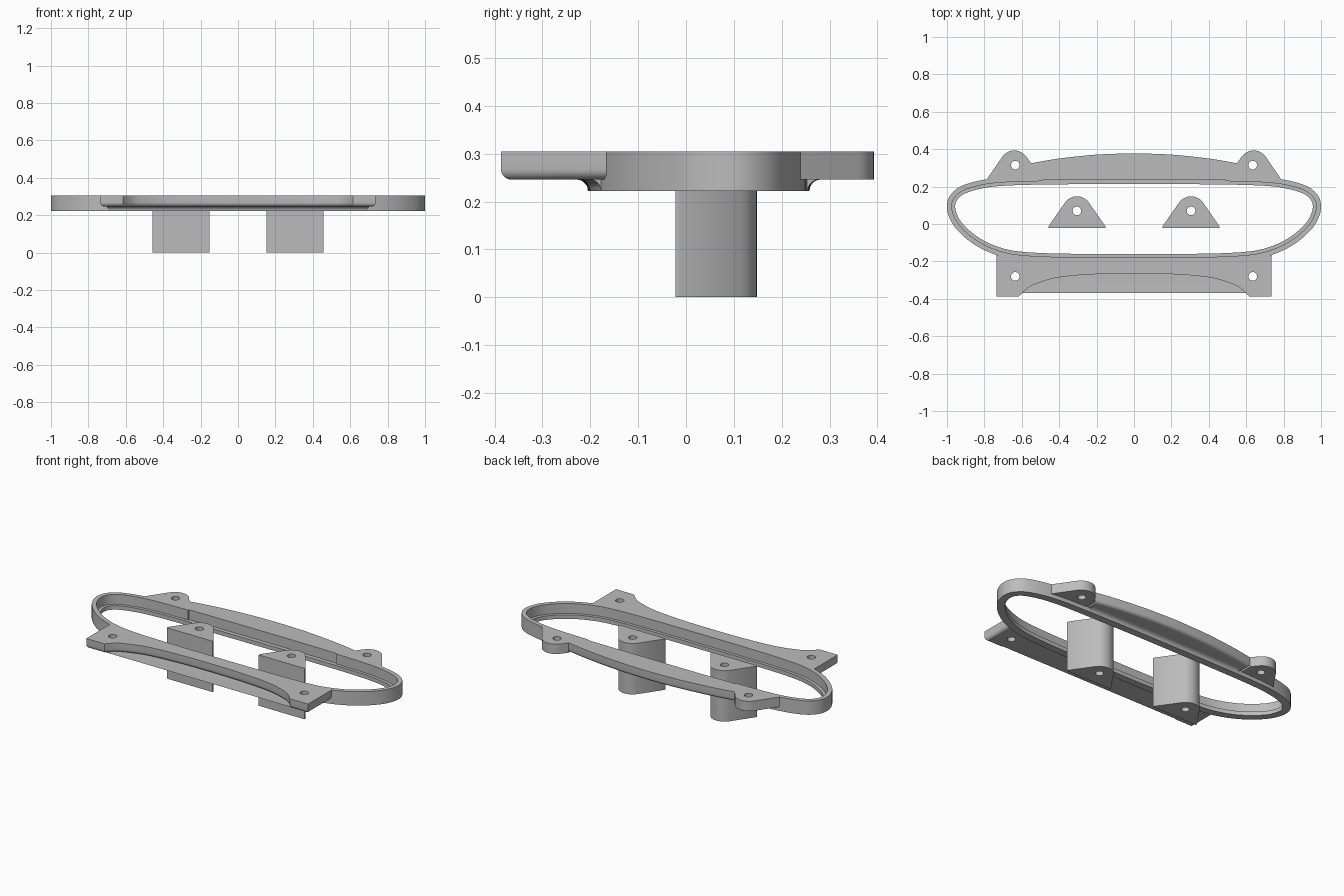
import bpy, bmesh, math
from mathutils import Vector

cube = bpy.data.objects.get("Cube")
if cube:
    bpy.data.objects.remove(cube)

TOP, LOW, UNDER = 0.305, 0.222, 0.246   # rim top, rim bottom, flange underside

grey = bpy.data.materials.new("plain_grey")
grey.use_nodes = True
grey.diffuse_color = (0.5, 0.5, 0.5, 1)
grey.node_tree.nodes["Principled BSDF"].inputs["Base Color"].default_value = (0.5, 0.5, 0.5, 1)


def finish(name, bm):
    bmesh.ops.recalc_face_normals(bm, faces=bm.faces)
    mesh = bpy.data.meshes.new(name)
    bm.to_mesh(mesh)
    bm.free()
    mesh.materials.append(grey)
    ob = bpy.data.objects.new(name, mesh)
    bpy.context.collection.objects.link(ob)
    return ob


def activate(ob):
    bpy.ops.object.select_all(action='DESELECT')
    ob.select_set(True)
    bpy.context.view_layer.objects.active = ob


def smooth(ob):
    activate(ob)
    bpy.ops.object.shade_smooth_by_angle(angle=math.radians(35))


def spline(pts, steps=6, closed=False):
    """Smooth curve through the points."""
    p = [Vector(q) for q in pts]
    n, out = len(p), []
    for i in range(n if closed else n - 1):
        if closed:
            a, b, c, d = (p[(i + k) % n] for k in (-1, 0, 1, 2))
        else:
            a, b, c, d = (p[min(max(i + k, 0), n - 1)] for k in (-1, 0, 1, 2))
        for s in range(steps):
            t = s / steps
            out.append(0.5 * (2 * b + (c - a) * t + (2 * a - 5 * b + 4 * c - d) * t ** 2
                              + (3 * b - a - 3 * c + d) * t ** 3))
    return out if closed else out + [p[-1]]


def mirrored(pts):
    """Path from its right end to the centre, continued to the left end."""
    return pts + [Vector((-p[0], p[1])) for p in reversed(pts[:-1])]


def normals(path, closed=False):
    """Mitred left-hand normals along a path."""
    n, out = len(path), []
    for i in range(n):
        dirs = []
        for a, b in ((i - 1, i), (i, i + 1)):
            if closed or (a >= 0 and b < n):
                d = (path[b % n] - path[a % n]).normalized()
                dirs.append(Vector((-d.y, d.x)))
        m = dirs[0] + dirs[-1]
        out.append(m / max(1 + dirs[0].dot(dirs[-1]), 0.4))
    return out


def skin(bm, rows, wrap):
    n = len(rows)
    for i in range(n if wrap else n - 1):
        a, b = rows[i], rows[(i + 1) % n]
        for j in range(len(a)):
            k = (j + 1) % len(a)
            bm.faces.new((a[j], a[k], b[k], b[j]))


def prism(name, outer, inner=(), low=UNDER, round_by=0.0, side=1, holes=()):
    """Upright slab: outer edge can be rounded below, inner edge stays plain."""
    outer = [Vector(p) for p in outer]
    nor = normals(outer)
    angles = [math.pi / 2 * k / 5 for k in range(6)] if round_by else [math.pi / 2]
    layers = [(round_by * (1 - math.sin(a)), low + round_by * (1 - math.cos(a))) for a in angles]
    if not round_by:
        layers = [(0, low)]
    layers.append((0, TOP))
    bm = bmesh.new()
    rows = []
    for inset, z in layers:
        pts = [p + q * inset * side for p, q in zip(outer, nor)] + list(inner)
        rows.append([bm.verts.new((p[0], p[1], z)) for p in pts])
    skin(bm, rows, False)
    bm.faces.new(rows[0])
    bm.faces.new(rows[-1])
    ob = finish(name, bm)
    if holes:
        cb = bmesh.new()
        for x, y in holes:
            ret = bmesh.ops.create_cone(cb, cap_ends=True, segments=24, radius1=0.023,
                                        radius2=0.023, depth=1)
            bmesh.ops.translate(cb, verts=ret["verts"], vec=(x, y, 0.2))
        cutter = finish("hole_cutter", cb)
        cutter.hide_render = True
        activate(ob)
        mod = ob.modifiers.new("holes", 'BOOLEAN')
        mod.operation, mod.solver, mod.object = 'DIFFERENCE', 'EXACT', cutter
        bpy.ops.object.modifier_apply(modifier=mod.name)
        bpy.data.objects.remove(cutter)
    smooth(ob)
    return ob


def arc(cx, cy, r, start, end, n=12):
    return [(cx + r * math.cos(math.radians(start + (end - start) * i / n)),
             cy + r * math.sin(math.radians(start + (end - start) * i / n))) for i in range(n + 1)]


# Rim outline, counter-clockwise from the front centre
half = [(0, -.205), (.25, -.204), (.48, -.2), (.64, -.188), (.74, -.164), (.83, -.124),
        (.91, -.067), (.973, .005), (1, .085), (.983, .152), (.92, .204), (.79, .239),
        (.62, .252), (.3, .257), (0, .258)]
loop = spline(half + [(-x, y) for x, y in reversed(half[1:-1])], closed=True)

# Extra points where the rear recess steps
rim = []
for a, b in zip(loop, loop[1:] + loop[:1]):
    rim.append(a)
    if a.y > 0.2:
        for x in (.491, .489, -.489, -.491):
            if a.x > x > b.x:
                rim.append(a.lerp(b, (x - a.x) / (b.x - a.x)))

# Rim with an inner ledge
bm = bmesh.new()
rows = []
for p, q in zip(rim, normals(rim, True)):
    wall = 0.019 if p.y > 0.2 and abs(p.x) < 0.49 else 0.026
    section = [(0, LOW), (0, TOP), (wall, TOP), (wall, UNDER), (.044, UNDER), (.044, LOW)]
    rows.append([bm.verts.new((*(p + q * d), z)) for d, z in section])
skin(bm, rows, True)
smooth(finish("rim", bm))


def edge(front, x0, x1):
    """Stretch of the rim outline, sorted by x."""
    return sorted([p for p in rim if (p.y < 0) == front and x0 < p.x < x1], key=lambda p: p.x)


# Front flange with square ears
brow = [Vector((.735, -.166)), Vector((.735, -.387))]
brow += spline([(.615, -.387), (.58, -.352), (.53, -.322), (.4, -.285), (.2, -.268), (0, -.264)])
prism("front_flange", mirrored(brow), edge(True, -.7, .7), round_by=0.022, side=-1,
      holes=[(.635, -.28), (-.635, -.28)])

# Rear lip
lip = [Vector((.55, .254))] + spline([(.55, .325), (.4, .35), (.2, .371), (0, .378)])
prism("rear_lip", mirrored(lip), edge(False, -.53, .53), round_by=0.02)

# Concave fillets under the flanges
for name, front, reach in (("front_fillet", True, .7), ("rear_fillet", False, .55)):
    path = edge(front, -reach, reach)
    out = -1 if front else 1
    bm = bmesh.new()
    rows = []
    for p, q in zip(path, normals(path)):
        section = [(0, UNDER)]
        for k in range(6):
            t = math.pi / 2 * k / 5
            section.append((.024 * (1 - math.cos(t)), LOW + .024 * math.sin(t)))
        rows.append([bm.verts.new((*(p + q * d * out), z)) for d, z in section])
    skin(bm, rows, False)
    bm.faces.new(rows[0])
    bm.faces.new(rows[-1])
    smooth(finish(name, bm))

for s, label in ((1, "left"), (-1, "right")):
    # Rear screw tabs
    tab = [(.787, .239)] + arc(.64, .315, .078, 35, 145) + [(.55, .325), (.55, .254)]
    inner = edge(False, .56, .775)
    prism("rear_tab_" + label, [(s * x, y) for x, y in tab], [(s * p.x, p.y) for p in inner],
          holes=[(s * .635, .315)])
    # Rounded triangular posts
    post = [(.153, -.022), (.457, -.022), (.457, -.012)] + arc(.305, .07, .078, 33, 147) + [(.153, -.012)]
    prism("post_" + label, [(s * x, y) for x, y in post], low=0, holes=[(s * .305, .07)])
